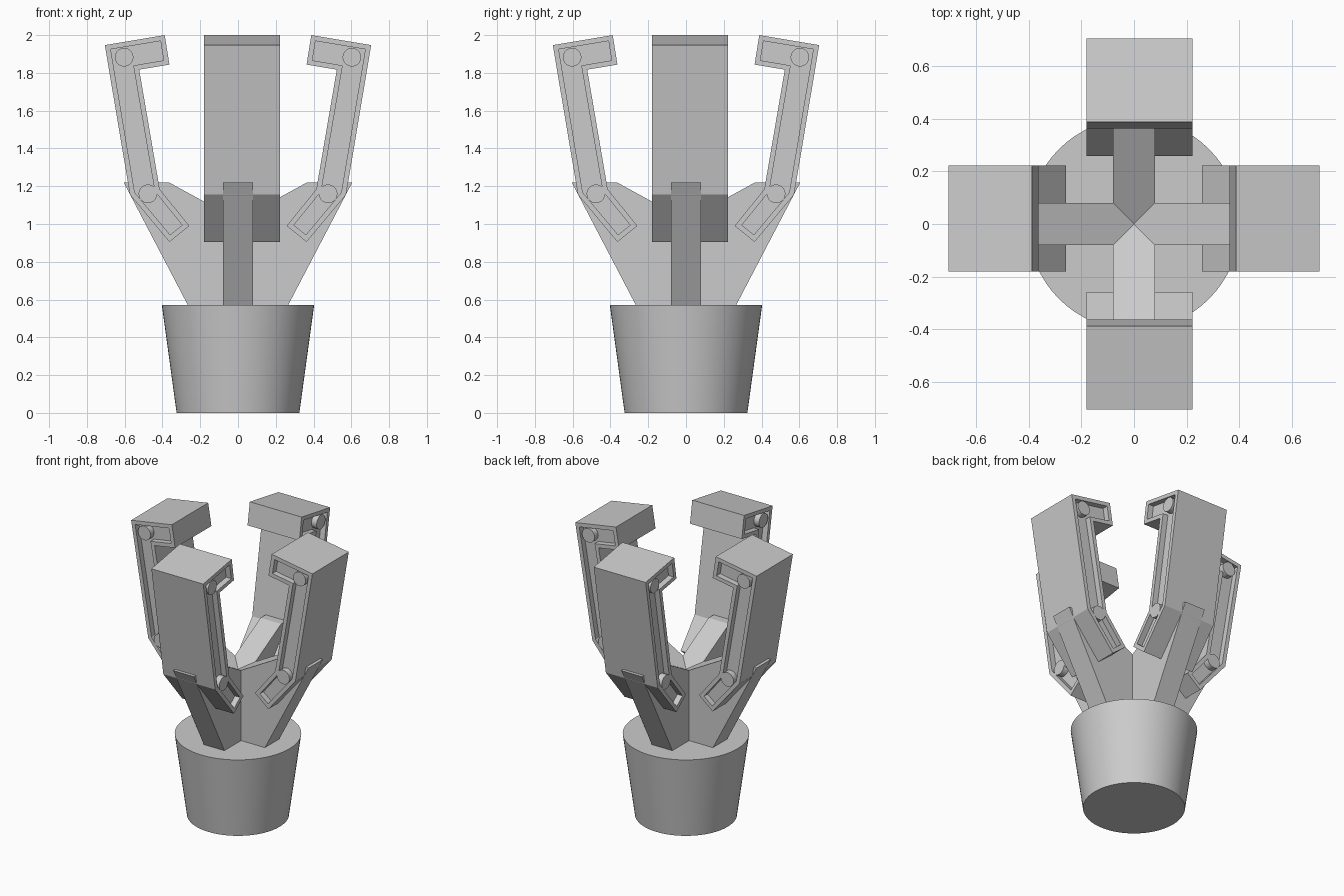
import bpy, bmesh, math
from mathutils import Matrix

old = bpy.data.objects.get("Cube")
if old:
    bpy.data.objects.remove(old, do_unlink=True)

GRAY = (0.6, 0.6, 0.6, 1)
mat = bpy.data.materials.new("light gray")
mat.use_nodes = True
mat.diffuse_color = GRAY
mat.node_tree.nodes["Principled BSDF"].inputs["Base Color"].default_value = GRAY


def finish(bm, name, smooth=False):
    bmesh.ops.recalc_face_normals(bm, faces=bm.faces[:])
    mesh = bpy.data.meshes.new(name)
    bm.to_mesh(mesh)
    bm.free()
    mesh.materials.append(mat)
    obj = bpy.data.objects.new(name, mesh)
    bpy.context.collection.objects.link(obj)
    if smooth:
        bpy.ops.object.select_all(action='DESELECT')
        obj.select_set(True)
        bpy.context.view_layer.objects.active = obj
        bpy.ops.object.shade_smooth_by_angle(angle=math.radians(40))
    return obj


def prism(profile, low, high):
    """Extrude an outward/up profile sideways between low and high."""
    bm = bmesh.new()
    face = bm.faces.new([bm.verts.new((r, low, z)) for r, z in profile])
    ext = bmesh.ops.extrude_face_region(bm, geom=[face])
    for v in ext["geom"]:
        if isinstance(v, bmesh.types.BMVert):
            v.co.y = high
    bmesh.ops.recalc_face_normals(bm, faces=bm.faces[:])
    return bm


# Tapered base
bm = bmesh.new()
bmesh.ops.create_cone(bm, cap_ends=True, segments=64, radius1=0.325, radius2=0.403,
                      depth=0.57, matrix=Matrix.Translation((0, 0, 0.285)))
finish(bm, "base", True)

ARM = [(0, 0.56), (0.26, 0.56), (0.605, 1.22), (0.365, 1.22), (0, 1.02)]
FINGER = [(0.705, 1.947), (0.388, 2.0), (0.363, 1.844), (0.523, 1.817), (0.415, 1.185),
          (0.258, 0.99), (0.363, 0.905), (0.572, 1.155)]
PINS = [(0.603, 1.883), (0.477, 1.16)]
SIDE_LOW, SIDE_HIGH, RIM, RECESS = -0.18, 0.223, 0.027, 0.04

# Outward directions: each maps (outward, sideways, up) to the world
swap = Matrix(((0, 1, 0, 0), (1, 0, 0, 0), (0, 0, 1, 0), (0, 0, 0, 1)))
flip = Matrix.Scale(-1, 4, (1, 0, 0))
SIDES = {"left": Matrix.Identity(4), "right": flip, "back": swap, "front": swap @ flip}

for side, place in SIDES.items():
    # Palm arm
    bm = prism(ARM, -0.08, 0.08)
    bm.transform(place)
    finish(bm, side + "_arm")

    # Hooked finger with a recessed panel on both flanks
    bm = prism(FINGER, SIDE_LOW, SIDE_HIGH)
    for flank in [f for f in bm.faces if abs(f.normal.y) > 0.9]:
        outward = flank.normal.copy()
        bmesh.ops.inset_region(bm, faces=[flank], thickness=RIM, use_even_offset=True)
        ext = bmesh.ops.extrude_face_region(bm, geom=[flank])
        verts = [v for v in ext["geom"] if isinstance(v, bmesh.types.BMVert)]
        bmesh.ops.translate(bm, verts=verts, vec=outward * -RECESS)
        if flank.is_valid:
            bmesh.ops.delete(bm, geom=[flank], context='FACES_ONLY')
    bm.transform(place)
    finish(bm, side + "_finger")

    # Hinge pins reaching through to the flank surfaces
    bm = bmesh.new()
    for r, z in PINS:
        spot = Matrix.Translation((r, (SIDE_LOW + SIDE_HIGH) / 2, z))
        bmesh.ops.create_cone(bm, cap_ends=True, segments=32, radius1=0.049, radius2=0.049,
                              depth=SIDE_HIGH - SIDE_LOW,
                              matrix=spot @ Matrix.Rotation(math.pi / 2, 4, 'X'))
    bm.transform(place)
    finish(bm, side + "_hinge_pins", True)
